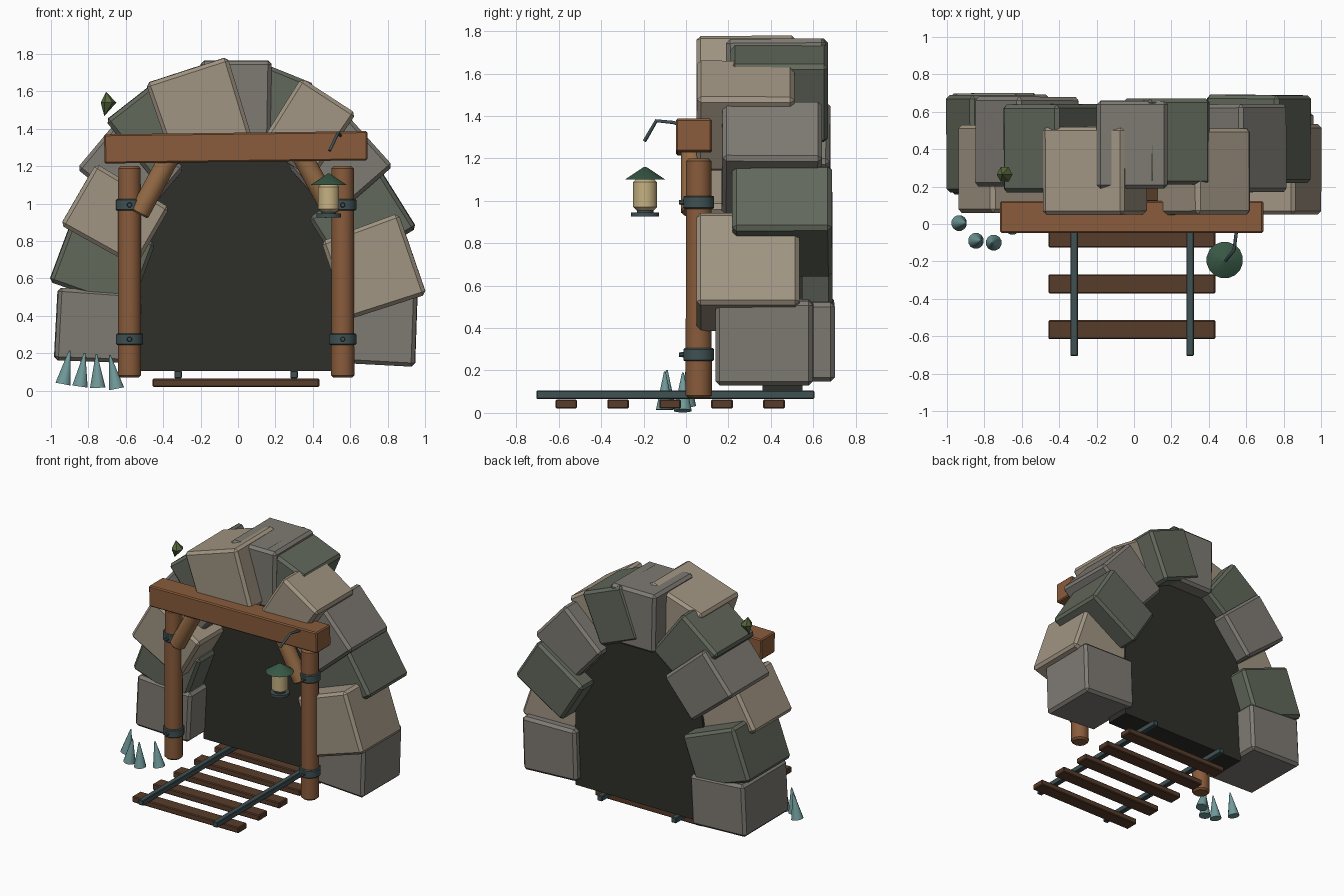
import bpy, bmesh, random
from math import radians, cos, sin, pi
from mathutils import Vector, Matrix

if "Cube" in bpy.data.objects:
    bpy.data.objects.remove(bpy.data.objects["Cube"])

random.seed(4)


def mat(name, r, g, b):
    m = bpy.data.materials.new(name)
    m.diffuse_color = [(c / 255) ** 2.2 for c in (r, g, b)] + [1]
    m.use_nodes = True
    m.node_tree.nodes["Principled BSDF"].inputs["Base Color"].default_value = m.diffuse_color
    return m


TAN = mat("tan_stone", 160, 148, 130)
GREY = mat("grey_stone", 126, 122, 115)
GREEN = mat("green_stone", 98, 104, 92)
DARK = mat("tunnel_dark", 50, 50, 46)
WOOD = mat("wood", 136, 92, 62)
BRACE = mat("brace_wood", 146, 106, 70)
TIE = mat("tie_wood", 88, 62, 46)
IRON = mat("iron", 66, 82, 84)
ROOF = mat("lantern_green", 58, 88, 70)
GLASS = mat("lantern_glass", 196, 176, 130)
CRYSTAL = mat("crystal", 112, 152, 152)
LEAF = mat("leaf", 88, 104, 64)


def finish(name, bm, material, bevel=0, smooth=False):
    bmesh.ops.recalc_face_normals(bm, faces=bm.faces[:])
    me = bpy.data.meshes.new(name)
    bm.to_mesh(me)
    bm.free()
    me.materials.append(material)
    ob = bpy.data.objects.new(name, me)
    bpy.context.collection.objects.link(ob)
    if bevel:
        b = ob.modifiers.new("chamfer", "BEVEL")
        b.width, b.segments = bevel, 1
        b.limit_method, b.angle_limit = "ANGLE", radians(50)
    if smooth:
        bpy.context.view_layer.objects.active = ob
        ob.select_set(True)
        bpy.ops.object.shade_smooth_by_angle(angle=radians(40))
        ob.select_set(False)
    return ob


def box(name, lo, hi, material, bevel=0.006, tilt=0):
    lo, hi = Vector(lo), Vector(hi)
    bm = bmesh.new()
    bmesh.ops.create_cube(bm, size=1, matrix=Matrix.Translation((lo + hi) / 2)
                          @ Matrix.Rotation(tilt, 4, "Y")
                          @ Matrix.Diagonal((*(hi - lo), 1)))
    return finish(name, bm, material, bevel)


def rod(name, a, b, r1, r2, sides, material, bevel=0, smooth=True):
    """Cylinder or cone between two points."""
    a, b = Vector(a), Vector(b)
    d = b - a
    bm = bmesh.new()
    bmesh.ops.create_cone(bm, cap_ends=True, segments=sides, radius1=r1, radius2=r2, depth=d.length,
                          matrix=Matrix.Translation((a + b) / 2)
                          @ d.to_track_quat("Z", "Y").to_matrix().to_4x4()
                          @ Matrix.Rotation(pi / sides, 4, "Z"))
    return finish(name, bm, material, bevel, smooth)


# Arch stones: centre x, centre z, radial angle, radial size, tangent size, front y, back y
stones = [
    (0.728, 0.335, -2, .45, .40, .14, .60, GREY), (-0.748, 0.345, 177, .45, .39, .16, .70, GREY),
    (0.725, 0.66, 19, .44, .46, .05, .535, TAN), (-0.725, 0.69, 159.5, .46, .40, .17, .69, GREEN),
    (0.665, 0.90, 32, .46, .36, .22, .69, GREEN), (-0.655, 0.935, 150, .46, .38, .06, .53, TAN),
    (0.545, 1.20, 42, .42, .38, .17, .64, GREY), (-0.57, 1.19, 140, .44, .38, .20, .68, GREY),
    (0.37, 1.40, 57, .42, .35, .05, .51, TAN), (-0.43, 1.395, 128, .42, .38, .17, .64, GREEN),
    (0.17, 1.52, 68, .40, .36, .21, .67, GREEN), (-0.205, 1.50, 108, .45, .46, .05, .52, TAN),
    (-0.01, 1.545, 90, .44, .38, .19, .66, GREY)]
for i, (x, z, a, rad, tan, y0, y1, m) in enumerate(stones):
    bm = bmesh.new()
    bmesh.ops.create_cube(bm, size=1)
    for v in bm.verts:
        taper = 1.0 if v.co.x > 0 else 0.96
        v.co = Vector((v.co.x * rad, v.co.y * (y1 - y0), v.co.z * tan * taper))
    wobble = Matrix.Rotation(radians(random.uniform(-.6, .6)), 4, "Z")
    bm.transform(Matrix.Translation((x, (y0 + y1) / 2, z))
                 @ Matrix.Rotation(radians(-a), 4, "Y") @ wobble)
    finish(f"arch_stone_{i + 1}", bm, m, 0.02)

# Dark tunnel panel with an arched top
prof = [(-0.54, 0.105), (0.54, 0.105)]
prof += [(0.54 * cos(t * pi / 12), 0.70 + 0.68 * sin(t * pi / 12)) for t in range(13)]
bm = bmesh.new()
face = bm.faces.new([bm.verts.new((x, 0.36, z)) for x, z in prof])
ext = bmesh.ops.extrude_face_region(bm, geom=[face])
bmesh.ops.translate(bm, vec=(0, 0.19, 0),
                    verts=[g for g in ext["geom"] if isinstance(g, bmesh.types.BMVert)])
finish("tunnel_panel", bm, DARK)

# Posts with iron bands and rivets, plus diagonal braces
for side, x, bx in (("left", -0.58, -1), ("right", 0.56, 1)):
    rod(f"{side}_post", (x, .06, .07), (x, .06, 1.20), .064, .062, 12, WOOD, .012)
    for level, z in (("lower", .275), ("upper", .993)):
        rod(f"{side}_{level}_band", (x, .06, z - .031), (x, .06, z + .031), .075, .075, 12, IRON, .006)
        rod(f"{side}_{level}_rivet", (x, 0, z), (x, -.033, z), .016, .011, 8, IRON)
    rod(f"{side}_brace", (bx * .52 - .01, .03, .945), (bx * .35 - .01, .03, 1.26), .056, .056, 12, BRACE, .008)

# Lintel beam
box("lintel_beam", (-.715, -.047, 1.223), (.692, .122, 1.379), WOOD, .008, radians(-0.7))

# Track
for i in range(5):
    y = -.565 + .245 * i
    box(f"track_tie_{i + 1}", (-.457, y - .051, .02), (.435, y + .051, .064), TIE)
for side, x in (("left", -.32), ("right", .30)):
    box(f"{side}_rail", (x - .02, -.705, .066), (x + .02, .605, .106), IRON, .004)

# Lantern and its hook
lx, ly = .485, -.193
rod("lantern_roof", (lx, ly, 1.10), (lx, ly, 1.16), .098, .006, 16, ROOF)
rod("lantern_glass", (lx, ly, .955), (lx, ly, 1.105), .058, .058, 12, GLASS, .016)
rod("lantern_neck", (lx, ly, .94), (lx, ly, .96), .04, .04, 12, IRON)
rod("lantern_base", (lx, ly, .927), (lx, ly, .946), .068, .068, 12, IRON)
path = [(.548, -.03, 1.36), (.545, -.06, 1.37), (.535, -.14, 1.378), (.49, -.195, 1.283)]
cu = bpy.data.curves.new("lantern_hook", "CURVE")
cu.dimensions = "3D"
cu.bevel_depth, cu.bevel_resolution, cu.use_fill_caps = .009, 1, True
sp = cu.splines.new("POLY")
sp.points.add(len(path) - 1)
for p, co in zip(sp.points, path):
    p.co = (*co, 1)
cu.materials.append(IRON)
bpy.context.collection.objects.link(bpy.data.objects.new("lantern_hook", cu))

# Crystal cluster
for i, (x, y, z, tx) in enumerate([(-.935, .005, .035, -.90), (-.845, -.09, .022, -.82),
                                   (-.75, -.10, .015, -.757), (-.65, -.015, .01, -.685)]):
    rod(f"crystal_{i + 1}", (x, y, z), (tx, y, z + .18), .043, .004, 12, CRYSTAL)

# Leaf tuft
bm = bmesh.new()
mid = [bm.verts.new((-.692 + .042 * cos(t * pi / 3), .265 + .045 * sin(t * pi / 3), 1.54)) for t in range(6)]
top, low = bm.verts.new((-.705, .265, 1.597)), bm.verts.new((-.715, .265, 1.468))
for i in range(6):
    bm.faces.new((mid[i], mid[(i + 1) % 6], top))
    bm.faces.new((mid[(i + 1) % 6], mid[i], low))
finish("leaf_tuft", bm, LEAF)
